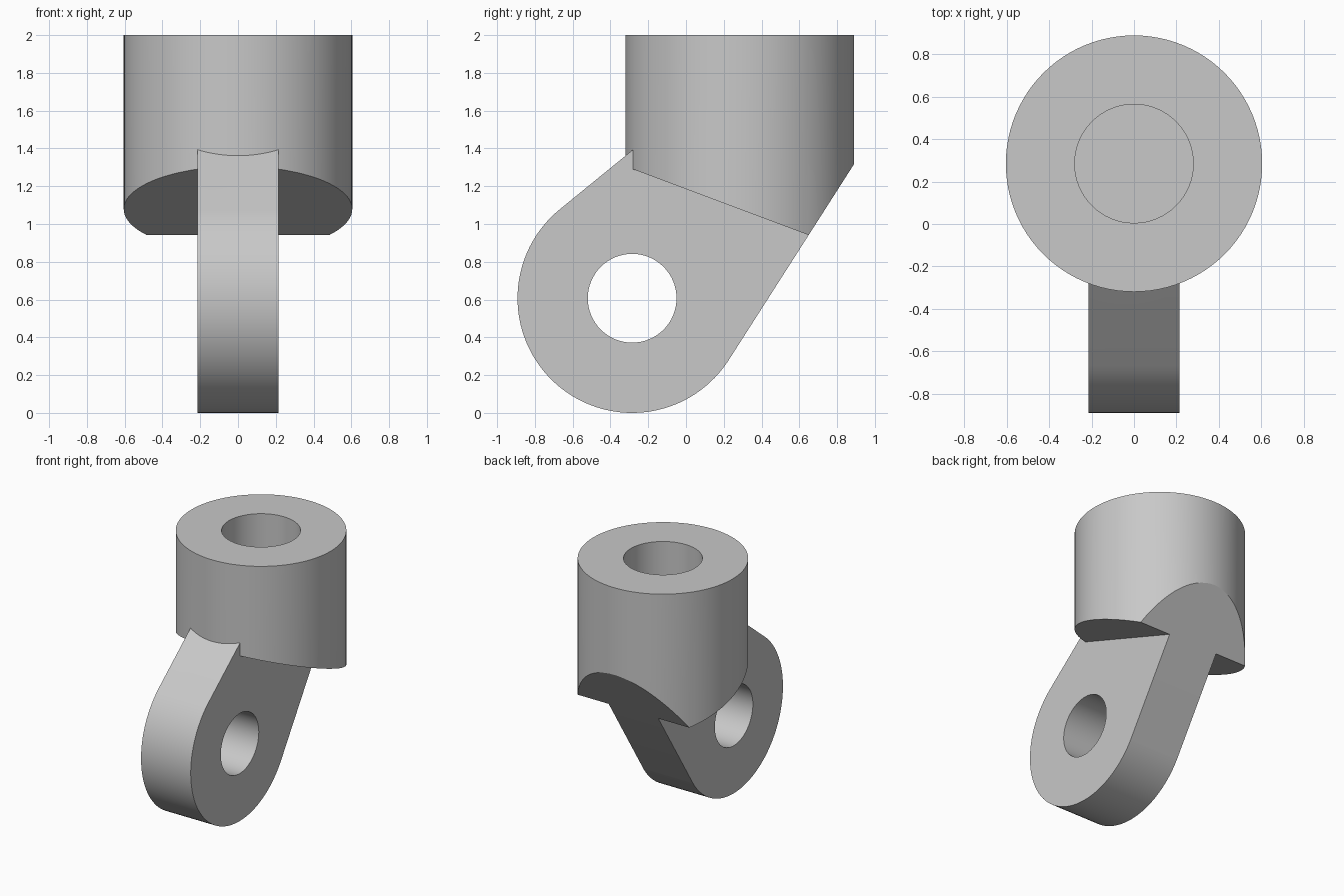
import bpy, bmesh
from math import cos, sin, pi, radians, acos
from mathutils import Vector

if "Cube" in bpy.data.objects:
    bpy.data.objects.remove(bpy.data.objects["Cube"])

grey = bpy.data.materials.new("plain grey")
grey.use_nodes = True
grey.diffuse_color = (0.58, 0.58, 0.58, 1)
grey.node_tree.nodes["Principled BSDF"].inputs["Base Color"].default_value = grey.diffuse_color


def arc(center, radius, start, end, steps):
    """Points along a circular arc, as 2D vectors."""
    return [Vector((center[0] + radius * cos(a), center[1] + radius * sin(a)))
            for a in (start + (end - start) * i / steps for i in range(steps + 1))]


def prism(name, points, axis, low, high):
    """Extrude a closed profile: (y, z) along x, or (x, y) along z."""
    place = (lambda p, d: (d, p[0], p[1])) if axis == "x" else (lambda p, d: (p[0], p[1], d))
    bm = bmesh.new()
    bottom = bm.faces.new([bm.verts.new(place(p, low)) for p in points])
    grown = bmesh.ops.extrude_face_region(bm, geom=[bottom])["geom"]
    shift = Vector(place((0, 0), high - low))
    bmesh.ops.translate(bm, vec=shift, verts=[v for v in grown if isinstance(v, bmesh.types.BMVert)])
    bmesh.ops.recalc_face_normals(bm, faces=bm.faces)
    mesh = bpy.data.meshes.new(name)
    bm.to_mesh(mesh)
    bm.free()
    obj = bpy.data.objects.new(name, mesh)
    mesh.materials.append(grey)
    bpy.context.collection.objects.link(obj)
    return obj


def combine(target, tool, operation):
    """Apply a boolean and discard the tool."""
    mod = target.modifiers.new(operation.lower(), "BOOLEAN")
    mod.operation, mod.solver, mod.object = operation, "EXACT", tool
    bpy.context.view_layer.objects.active = target
    bpy.ops.object.modifier_apply(modifier=mod.name)
    bpy.data.objects.remove(tool)


def disc(center, radius, steps=96):
    return arc(center, radius, 0, 2 * pi, steps)[:-1]


# Main dimensions
SOCKET, SOCKET_R, BORE_R = (0, 0.285), 0.605, 0.28
EYE, EYE_R, PIN_R, HALF = Vector((-0.285, 0.607)), 0.607, 0.235, 0.215

# Upright socket, its underside cut on a slope
body = prism("socket_with_lug", disc(SOCKET, SOCKET_R), "z", 0.7, 2)
slope = prism("slope_cutter", [(-1, 1.56), (1.2, 0.735), (1.2, 0), (-1, 0)], "x", -1, 1)
combine(body, slope, "DIFFERENCE")

# Lug: round eye with a straight front and back running up into the socket
front_angle = pi / 2 + acos(EYE_R / 0.783)
back_angle = 2 * pi - radians(32.6)
outline = arc(EYE, EYE_R, front_angle, back_angle - radians(2), 64)
overshoot = back_angle - radians(2)
outline.append(outline[-1] + 0.95 * Vector((-sin(overshoot), cos(overshoot))))
outline.append(Vector((0.55, 1.5)))
outline.append(outline[0] + 0.9 * Vector((sin(front_angle), -cos(front_angle))))
combine(body, prism("lug", outline, "x", -HALF, HALF), "UNION")

# Back plane, tangent to the eye, trims lug and socket together
normal = Vector((cos(back_angle), sin(back_angle)))
along = Vector((-normal.y, normal.x))
touch = EYE + EYE_R * normal
back = [touch - 0.3 * along, touch + 2 * along,
        touch + 2 * along + normal, touch - 0.3 * along + normal]
combine(body, prism("back_cutter", back, "x", -1, 1), "DIFFERENCE")

# Cross hole in the eye and blind bore in the socket
combine(body, prism("pin_hole", disc(EYE, PIN_R, 64), "x", -1, 1), "DIFFERENCE")
combine(body, prism("bore", disc(SOCKET, BORE_R, 64), "z", 1.3, 2.5), "DIFFERENCE")

# Smooth curved walls, crisp edges
bpy.ops.object.select_all(action="DESELECT")
body.select_set(True)
bpy.context.view_layer.objects.active = body
bpy.ops.object.shade_smooth_by_angle(angle=radians(25))
